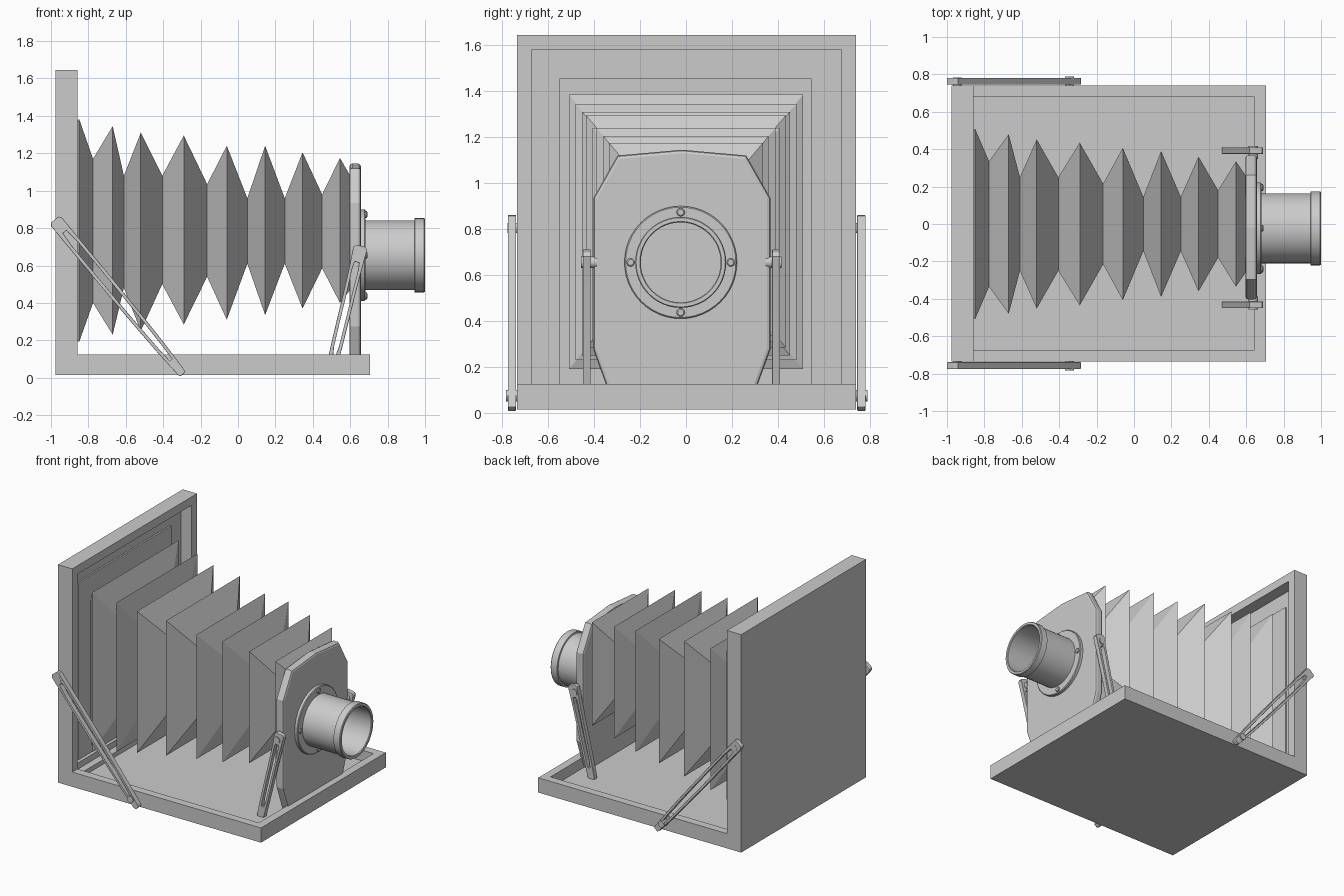
import bpy, bmesh, math
from mathutils import Vector

if "Cube" in bpy.data.objects:
    bpy.data.objects.remove(bpy.data.objects["Cube"], do_unlink=True)

grey = bpy.data.materials.new("plain_grey")
grey.use_nodes = True
COLOUR = (0.6, 0.6, 0.6, 1)
grey.diffuse_color = COLOUR
grey.node_tree.nodes["Principled BSDF"].inputs["Base Color"].default_value = COLOUR


def finish(name, bm, smooth=False, bevel=0):
    bmesh.ops.recalc_face_normals(bm, faces=bm.faces[:])
    mesh = bpy.data.meshes.new(name)
    bm.to_mesh(mesh)
    bm.free()
    mesh.materials.append(grey)
    obj = bpy.data.objects.new(name, mesh)
    bpy.context.collection.objects.link(obj)
    if bevel:
        mod = obj.modifiers.new("Bevel", "BEVEL")
        mod.width, mod.segments = bevel, 2
        mod.limit_method, mod.angle_limit = "ANGLE", math.radians(50)
    if smooth:
        bpy.ops.object.select_all(action="DESELECT")
        obj.select_set(True)
        bpy.context.view_layer.objects.active = obj
        bpy.ops.object.shade_smooth_by_angle(angle=math.radians(35))
    return obj


def box(lo, hi):
    lo, hi = Vector(lo), Vector(hi)
    bm = bmesh.new()
    bmesh.ops.create_cube(bm, size=1)
    for v in bm.verts:
        v.co = (lo + hi) / 2 + v.co * (hi - lo)
    bm.normal_update()
    return bm


def tray(name, lo, hi, direction, border, depth):
    """Box with a rimmed recess sunk into the face that looks along direction."""
    bm = box(lo, hi)
    direction = Vector(direction)
    face = max(bm.faces, key=lambda f: f.normal.dot(direction))
    bmesh.ops.inset_region(bm, faces=[face], thickness=border)
    floor = bmesh.ops.extrude_discrete_faces(bm, faces=[face])["faces"][0]
    bmesh.ops.translate(bm, verts=floor.verts[:], vec=-direction * depth)
    return finish(name, bm)


def loft(bm, loops, closed=False):
    rows = [[bm.verts.new(p) for p in loop] for loop in loops]
    pairs = list(zip(rows, rows[1:]))
    if closed:
        pairs.append((rows[-1], rows[0]))
    for a, b in pairs:
        for i in range(len(a)):
            j = (i + 1) % len(a)
            bm.faces.new((a[i], a[j], b[j], b[i]))
    return rows


def turned(name, profile, y, z, sides=48):
    """Solid of revolution about an x-parallel axis; profile is (x, radius)."""
    bm = bmesh.new()
    turns = [2 * math.pi * i / sides for i in range(sides)]
    rows = loft(bm, [[(x, y + r * math.cos(a), z + r * math.sin(a)) for a in turns]
                     for x, r in profile])
    bm.faces.new(rows[0])
    bm.faces.new(rows[-1])
    return finish(name, bm, smooth=True)


def pin(name, x, z, y0, y1, radius):
    bm = bmesh.new()
    turns = [2 * math.pi * i / 20 for i in range(20)]
    rows = loft(bm, [[(x + radius * math.cos(a), y, z + radius * math.sin(a)) for a in turns]
                     for y in (y0, y1)])
    bm.faces.new(rows[0])
    bm.faces.new(rows[-1])
    return finish(name, bm, smooth=True)


def strut(name, top, bottom, y, thick, widths, pad):
    """Slotted brace between two (x, z) points; widths are half widths along it."""
    a, b = Vector((top[0], 0, top[1])), Vector((bottom[0], 0, bottom[1]))
    length = (b - a).length
    along = (b - a) / length
    side = Vector((-along.z, 0, along.x))
    n = len(widths) - 1
    steps = [0, 0.015] + [length * i / n for i in range(1, n)] + [length - 0.015, length]
    halves = [widths[0] * 0.7, widths[0]] + widths[1:n] + [widths[n], widths[n] * 0.7]
    slots = [0.006, 0.012] + [w - 0.018 for w in widths[1:n]] + [0.007, 0.004]
    path = list(zip(steps, halves, slots))

    def ring(outer, depth):
        pts = []
        for sign, seq in ((1, path), (-1, path[::-1])):
            for s, w, g in seq:
                s = s if outer else min(max(s, pad), length - pad)
                pts.append(a + along * s + side * sign * (w if outer else g) + Vector((0, depth, 0)))
        return pts

    y0, y1 = y - thick / 2, y + thick / 2
    bm = bmesh.new()
    loft(bm, [ring(True, y0), ring(True, y1), ring(False, y1), ring(False, y0)], closed=True)
    return finish(name, bm, bevel=0.005)


# Folding bed and rear frame, both shallow rimmed trays
tray("bed", (-0.97, -0.735, 0.015), (0.705, 0.74, 0.125), (0, 0, 1), 0.085, 0.08)
tray("rear_frame", (-0.975, -0.735, 0.015), (-0.857, 0.74, 1.645), (1, 0, 0), 0.09, 0.09)
finish("rear_plate", box((-0.95, -0.55, 0.11), (-0.935, 0.547, 1.455)))

# Bellows: x, half width, bottom, top of each fold
folds = [(-0.94, 0.40, 0.32, 1.25),
         (-0.85, 0.51, 0.19, 1.385), (-0.775, 0.335, 0.40, 1.17),
         (-0.67, 0.48, 0.23, 1.345), (-0.61, 0.25, 0.48, 1.08),
         (-0.52, 0.452, 0.25, 1.31), (-0.405, 0.25, 0.50, 1.08),
         (-0.29, 0.435, 0.285, 1.295), (-0.165, 0.215, 0.54, 1.035),
         (-0.06, 0.407, 0.31, 1.24), (0.05, 0.145, 0.61, 0.96),
         (0.145, 0.39, 0.335, 1.24), (0.25, 0.145, 0.61, 0.96),
         (0.345, 0.36, 0.37, 1.205), (0.45, 0.18, 0.585, 0.98),
         (0.545, 0.335, 0.40, 1.175), (0.6, 0.255, 0.47, 1.08)]
bm = bmesh.new()
loft(bm, [[(x, -w, lo), (x, w, lo), (x, w, hi), (x, -w, hi)] for x, w, lo, hi in folds])
finish("bellows", bm)

# Lens board with clipped corners
half = [(0.0, 1.145), (0.28, 1.12), (0.385, 0.935), (0.385, 0.275), (0.3, 0.04)]
outline = half + [(-y, z) for y, z in half[:0:-1]]
bm = bmesh.new()
rows = loft(bm, [[(x, y - 0.018, z) for y, z in outline] for x in (0.595, 0.657)])
bm.faces.new(rows[0])
bm.faces.new(rows[-1])
board = finish("lens_board", bm, bevel=0.015)
board.modifiers["Bevel"].angle_limit = math.radians(60)

# Lens flange, screws and hollow barrel
LENS_Y, LENS_Z = -0.023, 0.655
turned("lens_flange", [(0.65, 0.245), (0.676, 0.245), (0.681, 0.24)], LENS_Y, LENS_Z)
for i in range(4):
    angle = i * math.pi / 2
    turned("flange_screw", [(0.67, 0.018), (0.688, 0.018), (0.692, 0.013)],
           LENS_Y + 0.218 * math.cos(angle), LENS_Z + 0.218 * math.sin(angle), 16)
turned("lens_barrel", [(0.67, 0.187), (0.943, 0.187), (0.945, 0.198), (0.995, 0.198),
                       (1.0, 0.194), (1.0, 0.178), (0.995, 0.174), (0.70, 0.174)],
       LENS_Y, LENS_Z)

# Braces on both sides
for tag, sign in (("right", -1), ("left", 1)):
    y = 0.003 + sign * 0.76
    strut("rear_brace_" + tag, (-0.98, 0.845), (-0.295, 0.018), y, 0.036,
          [0.037, 0.037, 0.037, 0.036, 0.034, 0.03, 0.022], 0.085)
    pin("rear_brace_pin_" + tag, -0.345, 0.075, y - sign * 0.04, y + sign * 0.026, 0.025)
    pin("rear_brace_pivot_" + tag, -0.945, 0.805, y - sign * 0.04, y + sign * 0.019, 0.022)
    y = -0.02 + sign * 0.412
    strut("board_brace_" + tag, (0.657, 0.705), (0.495, 0.036), y, 0.034,
          [0.038, 0.034, 0.032, 0.032, 0.031, 0.028], 0.09)
    pin("board_brace_pin_" + tag, 0.638, 0.655, y - sign * 0.045, y + sign * 0.024, 0.025)
